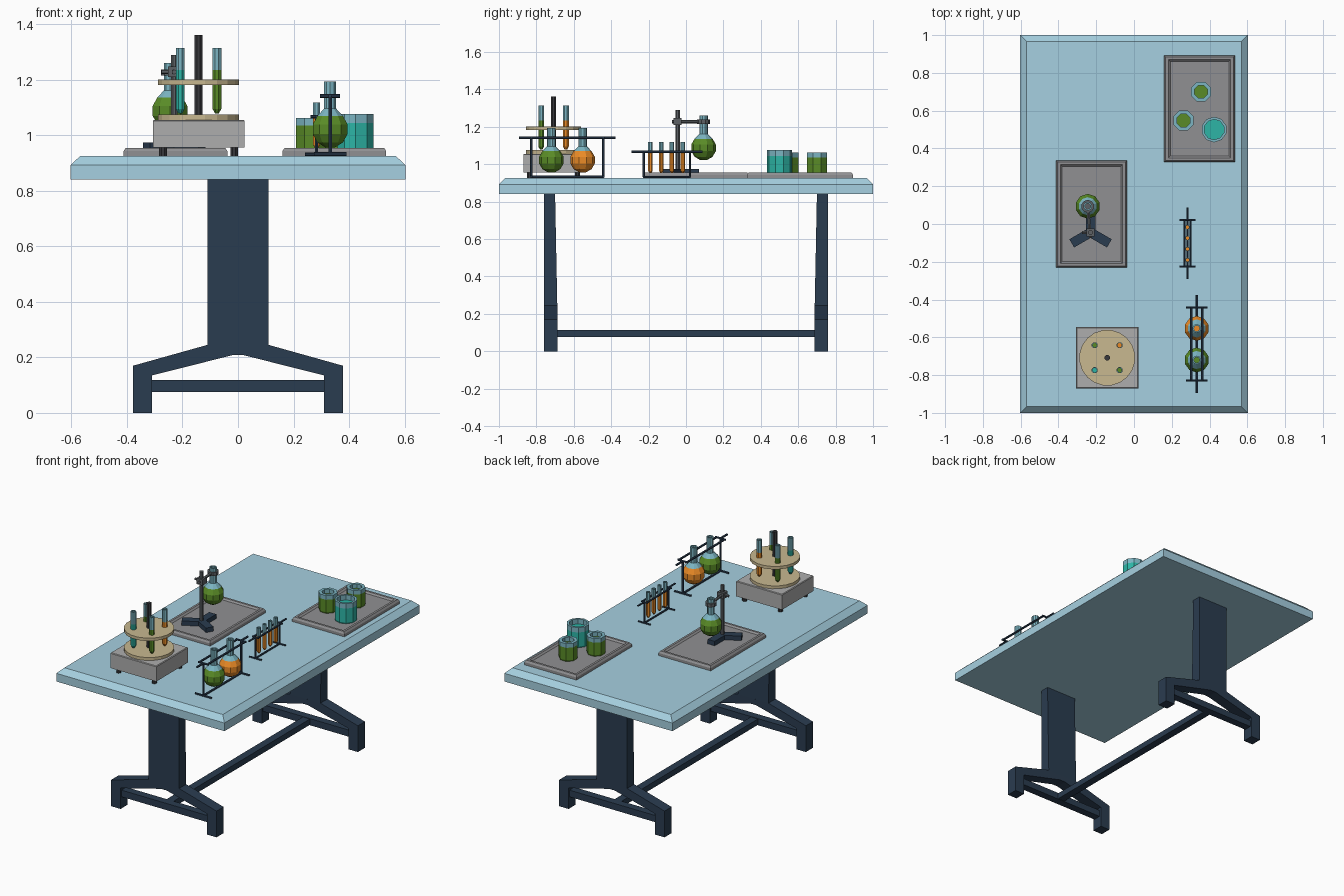
import bpy, bmesh
from math import sin, cos, pi, radians
from mathutils import Vector

if "Cube" in bpy.data.objects:
    bpy.data.objects.remove(bpy.data.objects["Cube"])


def mat(name, r, g, b):
    m = bpy.data.materials.new(name)
    m.diffuse_color = (r, g, b, 1)
    m.use_nodes = True
    m.node_tree.nodes["Principled BSDF"].inputs["Base Color"].default_value = m.diffuse_color
    return m


TOP = mat("pale_blue", 0.38, 0.63, 0.75)
DARK = mat("navy", 0.023, 0.045, 0.08)
TRAY = mat("tray_grey", 0.28, 0.28, 0.29)
CASE = mat("case_grey", 0.42, 0.42, 0.42)
BLACK = mat("charcoal", 0.04, 0.04, 0.045)
METAL = mat("steel", 0.11, 0.12, 0.13)
TAN = mat("tan", 0.58, 0.48, 0.28)
GLASS = mat("glass", 0.2, 0.46, 0.54)
GREEN = mat("green_liquid", 0.1, 0.26, 0.02)
ORANGE = mat("orange_liquid", 0.83, 0.26, 0.02)
TEAL = mat("teal_liquid", 0.026, 0.46, 0.38)


def skin(name, rings, mats, idx=None):
    """Bridge matching rings, cap both ends; idx gives a material per band."""
    bm = bmesh.new()
    vs = [[bm.verts.new(p) for p in r] for r in rings]
    n = len(vs[0])
    bm.faces.new(vs[0][::-1])
    for k in range(len(vs) - 1):
        for i in range(n):
            j = (i + 1) % n
            f = bm.faces.new((vs[k][i], vs[k][j], vs[k + 1][j], vs[k + 1][i]))
            f.material_index = idx[k] if idx else 0
    bm.faces.new(vs[-1])
    bmesh.ops.recalc_face_normals(bm, faces=bm.faces)
    me = bpy.data.meshes.new(name)
    bm.to_mesh(me)
    bm.free()
    for m in mats:
        me.materials.append(m)
    ob = bpy.data.objects.new(name, me)
    bpy.context.collection.objects.link(ob)
    return ob


def lathe(name, x, y, prof, mats, n=8, idx=None):
    return skin(name, [[(x + r * cos(2 * pi * (i + .5) / n), y + r * sin(2 * pi * (i + .5) / n), z)
                        for i in range(n)] for r, z in prof], mats, idx)


def slab(name, x, y, sections, m):
    return skin(name, [[(x - a, y - b, z), (x + a, y - b, z), (x + a, y + b, z), (x - a, y + b, z)]
                       for a, b, z in sections], [m])


def rod(name, p, q, r, m, n=6):
    p, q = Vector(p), Vector(q)
    rot = (q - p).to_track_quat('Z', 'Y')
    return skin(name, [[c + rot @ Vector((r * cos(2 * pi * (i + .5) / n), r * sin(2 * pi * (i + .5) / n), 0))
                        for i in range(n)] for c in (p, q)], [m])


def tube(name, x, y, z0, z1, zl, r, liquid):
    prof = [(r * .4, z0), (r, z0 + r), (r, zl), (r, z1), (r * .7, z1), (r * .7, zl)]
    lathe(name, x, y, prof, [liquid, GLASS], 8, [0, 0, 1, 1, 1])


def flask(name, x, y, z, liquid, r=0.068):
    prof = [(r * sin(radians(a)), z - r * cos(radians(a))) for a in (15, 45, 75, 105, 135)]
    prof += [(.023, z + .074), (.023, z + .172), (.015, z + .172), (.015, z + .06)]
    lathe(name, x, y, prof, [liquid, GLASS], 10, [0] * 4 + [1] * 4)


def beaker(name, x, y, r, wall, z1, zl, liquid, n):
    prof = [(r * .94, .945), (r, .955), (r, zl), (r, z1), (r - wall, z1), (r - wall, zl)]
    lathe(name, x, y, prof, [liquid, GLASS], n, [0, 0, 1, 1, 1])


# Table top with chamfered upper edge
slab("table_top", 0, 0, [(.603, 1, .84), (.603, 1, .893), (.568, .967, .926)], TOP)

# Trestle legs at both ends
half = [(.11, .245), (.378, .17), (.378, 0), (.31, 0), (.31, .135), (.02, .208)]
outline = half + [(-x, z) for x, z in reversed(half)]
for s, end in ((-1, "front"), (1, "back")):
    skin(end + "_foot", [[(x, s * y, z) for x, z in outline] for y in (.688, .76)], [DARK])
    skin(end + "_column", [[(-.11, s * yi, z), (.11, s * yi, z), (.11, s * .76, z), (-.11, s * .76, z)]
                           for z, yi in ((.24, .688), (.842, .7))], [DARK])
    slab(end + "_foot_bar", 0, s * .725, [(.315, .025, .075), (.315, .025, .118)], DARK)
slab("stretcher", 0, 0, [(.025, .71, .077), (.025, .71, .115)], DARK)

# Trays with shallow recess
for name, x, y in (("beaker_tray", .347, .61), ("stand_tray", -.225, .053)):
    a, b = .187, .283
    slab(name, x, y, [(a, b, .925), (a, b, .943), (a - .008, b - .008, .955),
                      (a - .022, b - .022, .955), (a - .032, b - .032, .945)], TRAY)

# Beakers
beaker("green_beaker_back", .355, .70, .057, .02, 1.062, 1.035, GREEN, 8)
beaker("green_beaker_left", .262, .548, .057, .02, 1.062, 1.035, GREEN, 8)
beaker("teal_beaker", .424, .50, .068, .014, 1.077, 1.045, TEAL, 10)

# Machine base, feet and carousel
cx, cy = -.142, -.708
slab("machine_case", cx, cy, [(.165, .162, .957), (.165, .162, 1.052), (.161, .158, 1.056)], CASE)
for sx in (-1, 1):
    for sy in (-1, 1):
        lathe("machine_foot", cx + sx * .128, cy + sy * .128, [(.015, .925), (.015, .958)], [BLACK], 8)
for name, z in (("lower_disc", 1.056), ("upper_disc", 1.182)):
    lathe(name, cx, cy, [(.148, z), (.148, z + .019)], [TAN], 20)
lathe("spindle", cx, cy, [(.015, 1.07), (.015, 1.362)], [BLACK], 8)
for sx, sy, liq in ((-1, -1, TEAL), (1, -1, GREEN), (1, 1, ORANGE), (-1, 1, GREEN)):
    tube("carousel_tube", cx + sx * .066, cy + sy * .066, 1.078, 1.315, 1.235, .017, liq)


# Wire racks
def rack(name, x, y0, y1, z, foot, gap, r):
    zb = .926 + r
    for y, out in ((y0, -.066), (y1, .066)):
        rod(name + "_foot", (x - foot, y, zb), (x + foot, y, zb), r, DARK)
        rod(name + "_post", (x, y, zb), (x, y, z), r, DARK)
        rod(name + "_crossbar", (x - gap - r, y, z), (x + gap + r, y, z), r, DARK)
        rod(name + "_handle", (x, y, z), (x, y + out, z), r, DARK)
    for s in (-1, 1):
        rod(name + "_rail", (x + s * gap, y0, z), (x + s * gap, y1, z), r, DARK)
    rod(name + "_base_rail", (x, y0, zb), (x, y1, zb), r, DARK)


rack("flask_rack", .332, -.828, -.442, 1.142, .058, .029, .007)
rack("tube_rack", .283, -.226, .022, 1.067, .042, .016, .006)
flask("orange_flask", .332, -.553, 1.022, ORANGE)
flask("green_flask", .332, -.72, 1.022, GREEN)
for y in (-.19, -.132, -.075, -.017):
    tube("rack_tube", .283, y, .952, 1.118, 1.062, .013, ORANGE)

# Retort stand: three-armed base, rod, clamp and flask
sx, sy = -.23, -.045
for a in (90, 210, 330):
    d = Vector((cos(radians(a)), sin(radians(a)), 0))
    w = Vector((-d.y, d.x, 0)) * .025
    c = Vector((sx, sy, 0))
    t = c + d * .115
    skin("stand_base_arm", [[p + Vector((0, 0, z)) for p in (c - w, t - w, t + w, c + w)]
                            for z in (.945, .974)], [DARK])
lathe("stand_rod", sx, sy, [(.013, .96), (.013, 1.29)], [METAL], 8)
slab("clamp_boss", sx, sy, [(.022, .022, 1.21), (.022, .022, 1.248)], METAL)
rod("clamp_screw", (sx, sy, 1.229), (sx - .045, sy, 1.229), .009, METAL)
rod("clamp_arm", (sx, sy - .03, 1.228), (-.243, .066, 1.228), .009, METAL)
lathe("clamp_ring", -.245, .094, [(.022, 1.216), (.034, 1.216), (.034, 1.238), (.022, 1.238)], [METAL], 10)
flask("stand_flask", -.245, .094, 1.088, GREEN)
